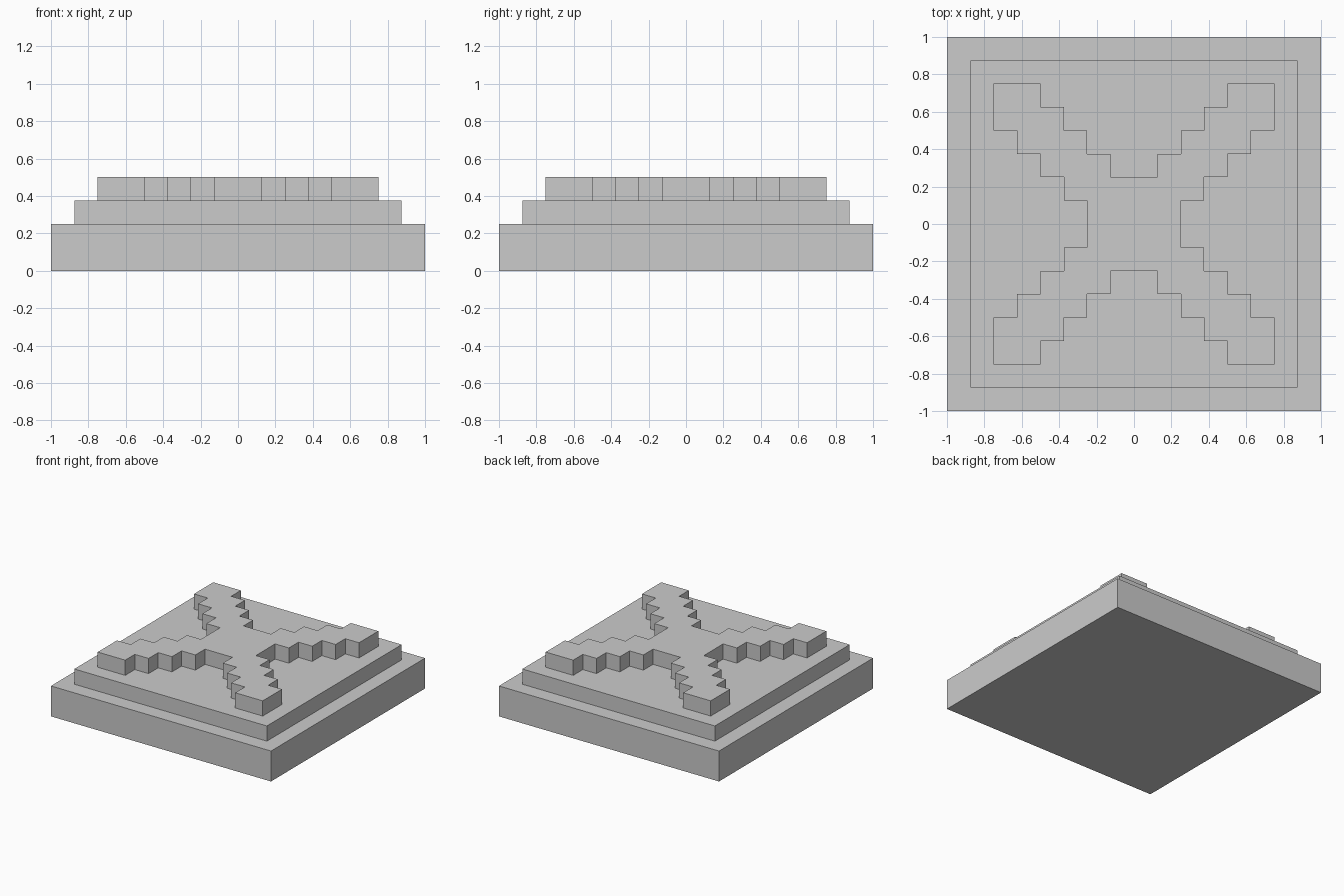
import bpy, bmesh

if "Cube" in bpy.data.objects:
    bpy.data.objects.remove(bpy.data.objects["Cube"])

U = 0.125  # grid step


def prism(name, outline, z0, z1):
    """Extrude a closed outline (in grid steps) from z0 to z1."""
    bm = bmesh.new()
    face = bm.faces.new([bm.verts.new((x * U, y * U, z0 * U)) for x, y in outline])
    top = bmesh.ops.extrude_face_region(bm, geom=[face], use_keep_orig=True)
    bmesh.ops.translate(bm, vec=(0, 0, (z1 - z0) * U),
                        verts=[v for v in top["geom"] if isinstance(v, bmesh.types.BMVert)])
    bmesh.ops.recalc_face_normals(bm, faces=bm.faces)
    mesh = bpy.data.meshes.new(name)
    bm.to_mesh(mesh)
    bm.free()
    obj = bpy.data.objects.new(name, mesh)
    bpy.context.collection.objects.link(obj)
    return obj


def square(r):
    return [(-r, -r), (r, -r), (r, r), (-r, r)]


# Two-step square plinth
prism("base_slab", square(8), 0, 2)
prism("upper_slab", square(7), 2, 3)

# Raised stepped cross: half an arm, mirrored over the diagonal, turned four times
half = [(2, 1), (3, 1), (3, 2), (4, 2), (4, 3), (5, 3), (5, 4), (6, 4)]
arm = half + [(6, 6)] + [(y, x) for x, y in reversed(half)]
cross = []
for _ in range(4):
    cross += arm
    arm = [(-y, x) for x, y in arm]
prism("stepped_cross", cross, 3, 4)
